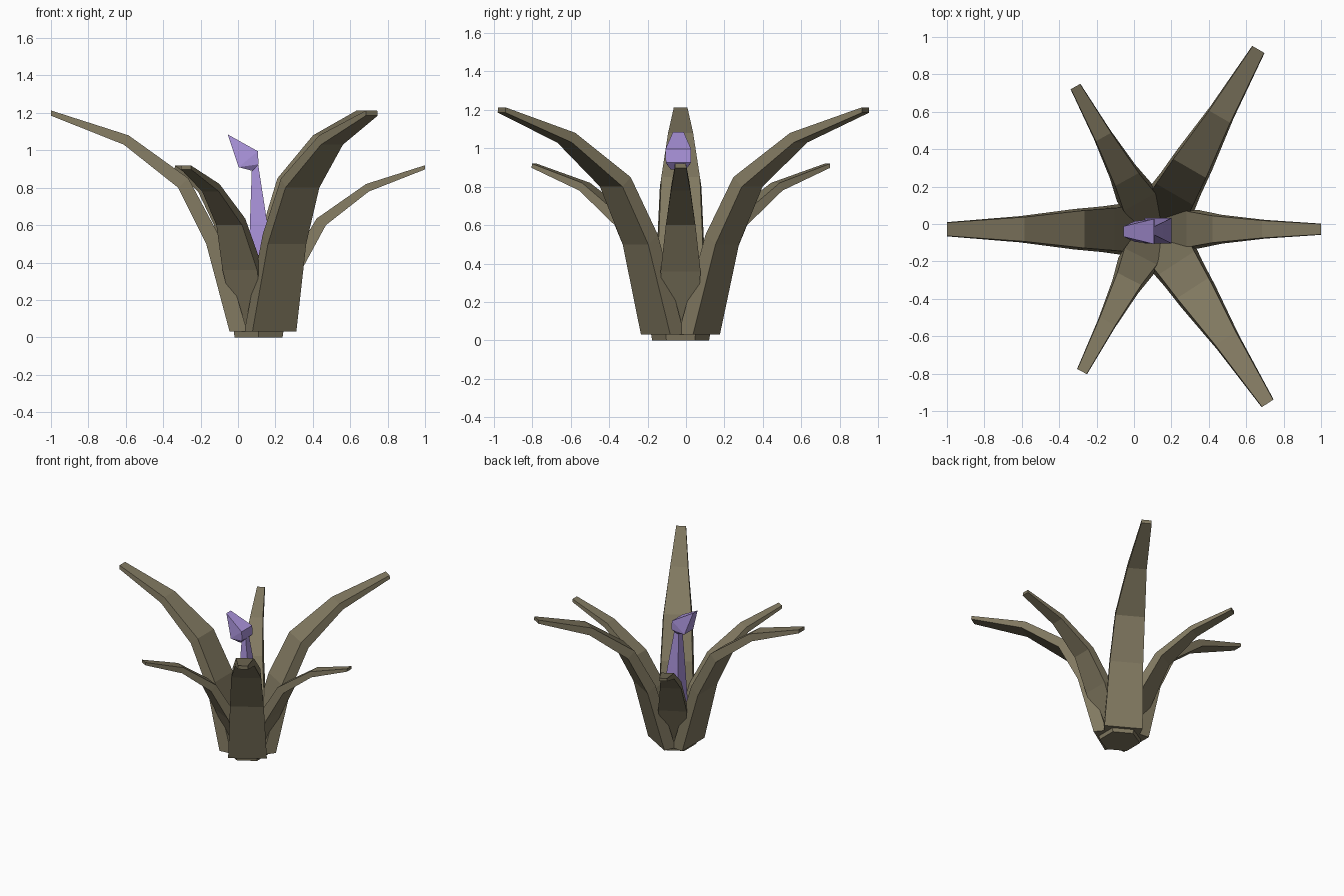
import bpy, bmesh, math
from mathutils import Matrix, Vector

cube = bpy.data.objects.get("Cube")
if cube:
    bpy.data.objects.remove(cube, do_unlink=True)

CENTRE = Vector((0.11, -0.028, 0))


def material(name, rgb):
    mat = bpy.data.materials.new(name)
    mat.use_nodes = True
    colour = (*rgb, 1)
    mat.diffuse_color = colour
    mat.node_tree.nodes["Principled BSDF"].inputs["Base Color"].default_value = colour
    return mat


olive = material("olive brown", (0.22, 0.19, 0.118))
lilac = material("lilac", (0.40, 0.29, 0.70))


def finish(name, bm, mat):
    bmesh.ops.recalc_face_normals(bm, faces=bm.faces)
    mesh = bpy.data.meshes.new(name)
    bm.to_mesh(mesh)
    bm.free()
    mesh.materials.append(mat)
    obj = bpy.data.objects.new(name, mesh)
    bpy.context.collection.objects.link(obj)
    return obj


def loft(name, rings, mat):
    """Skin a closed tube through rings of equal point count."""
    bm = bmesh.new()
    loops = [[bm.verts.new(p) for p in ring] for ring in rings]
    for a, b in zip(loops, loops[1:]):
        for i in range(len(a)):
            j = (i + 1) % len(a)
            bm.faces.new((a[i], a[j], b[j], b[i]))
    bm.faces.new(loops[0])
    bm.faces.new(loops[-1])
    return finish(name, bm, mat)


# Leaf sections: outer (radius, height), inner (radius, height), half width
BIG = [((0.155, 0.03), (0.06, 0.03), 0.14),
       ((0.28, 0.50), (0.215, 0.55), 0.122),
       ((0.43, 0.80), (0.375, 0.85), 0.108),
       ((0.72, 1.03), (0.695, 1.08), 0.07),
       ((1.11, 1.185), (1.11, 1.213), 0.038)]
SMALL = [((0.09, 0.03), (0.03, 0.03), 0.08),
         ((0.23, 0.36), (0.17, 0.40), 0.104),
         ((0.36, 0.60), (0.31, 0.635), 0.077),
         ((0.59, 0.78), (0.575, 0.82), 0.05),
         ((0.89, 0.898), (0.89, 0.92), 0.03)]


def leaf(name, sections, azimuth, stretch=1.0):
    place = Matrix.Translation(CENTRE) @ Matrix.Rotation(math.radians(azimuth), 4, "Z")
    rings = []
    for (ro, zo), (ri, zi), w in sections:
        corners = [(ro, -w, zo), (ro, w, zo), (ri, w * 0.93, zi), (ri, -w * 0.93, zi)]
        rings.append([place @ Vector((x * stretch, y, z)) for x, y, z in corners])
    loft(name, rings, olive)


leaf("large_leaf_right", BIG, 180)
leaf("large_leaf_back", BIG, 60)
leaf("large_leaf_front", BIG, -57)
leaf("small_leaf_left", SMALL, 0)
leaf("small_leaf_back", SMALL, 119, 0.98)
leaf("small_leaf_front", SMALL, -117, 0.96)

# Low hexagonal root under the leaves
root = bmesh.new()
bmesh.ops.create_cone(root, cap_ends=True, segments=6, radius1=0.148, radius2=0.155,
                      depth=0.04, matrix=Matrix.Translation(CENTRE + Vector((0, 0, 0.02))))
finish("root_base", root, olive)


# Tapered flower stem
def square(x0, x1, w, z):
    y = CENTRE.y - 0.008
    return [(x0, y - w, z), (x1, y - w, z), (x1, y + w, z), (x0, y + w, z)]


loft("flower_stem", [square(0.055, 0.20, 0.068, 0.28), square(0.064, 0.155, 0.045, 0.62),
                     square(0.075, 0.107, 0.022, 0.93)], lilac)

# Faceted flower bud: hull of mirrored (x, half width, z) points
bud = bmesh.new()
for x, w, z in [(-0.055, 0.028, 1.085), (0.106, 0.067, 0.995), (0.003, 0.055, 0.91),
                (0.11, 0.065, 0.925), (0.078, 0.04, 0.89)]:
    for side in (-1, 1):
        bud.verts.new((x, CENTRE.y - 0.012 + side * w, z))
bmesh.ops.convex_hull(bud, input=bud.verts[:])
finish("flower_bud", bud, lilac)
